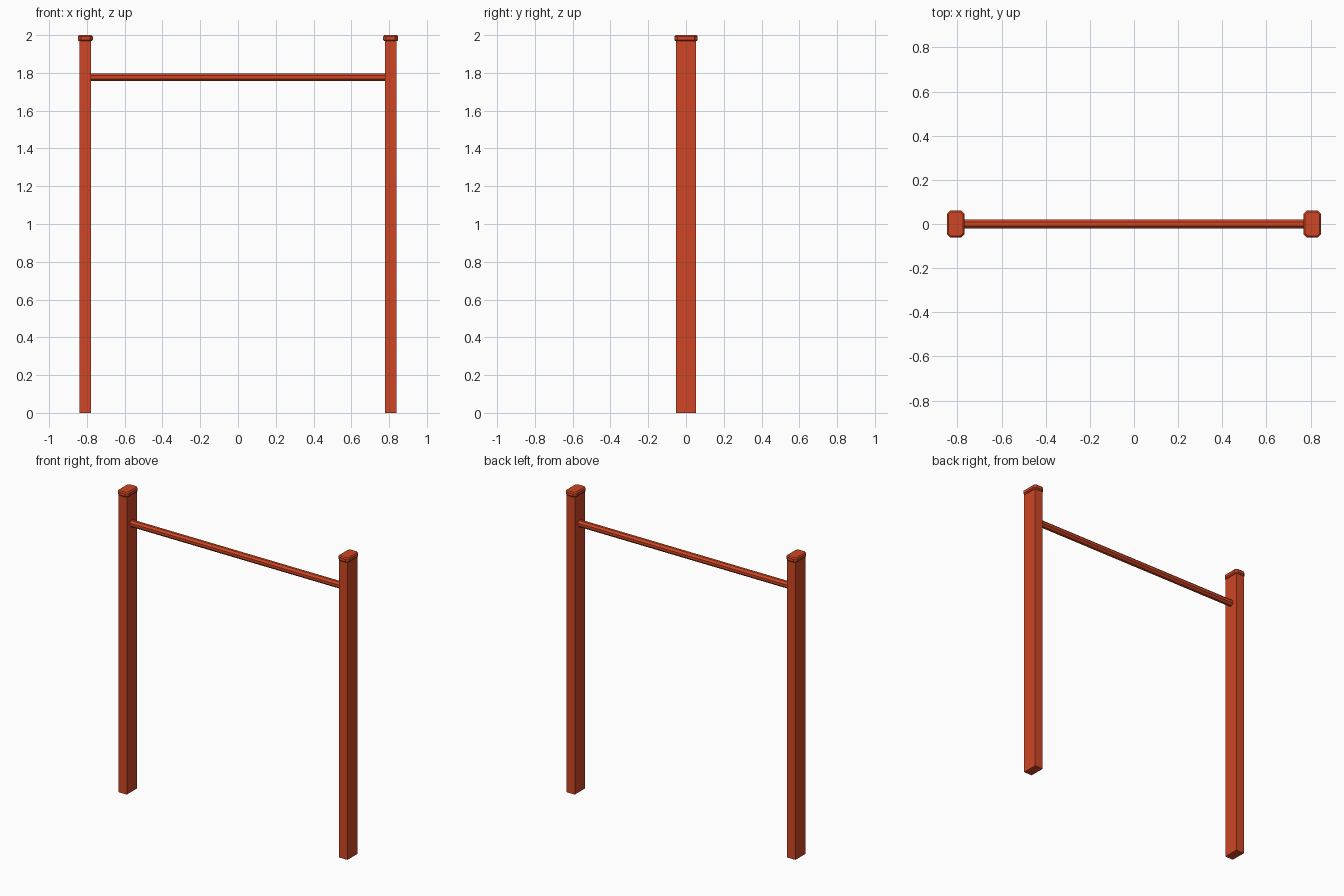
import bpy, bmesh
from math import pi
from mathutils import Matrix

cube = bpy.data.objects.get("Cube")
if cube:
    bpy.data.objects.remove(cube, do_unlink=True)

POST_X = 0.808

# Painted finish shared by every part
paint = bpy.data.materials.new("orange_red_paint")
paint.use_nodes = True
colour = (0.62, 0.062, 0.018, 1)
paint.diffuse_color = colour
paint.node_tree.nodes["Principled BSDF"].inputs["Base Color"].default_value = colour


def add_part(name, bm, location):
    mesh = bpy.data.meshes.new(name)
    bm.to_mesh(mesh)
    bm.free()
    mesh.materials.append(paint)
    obj = bpy.data.objects.new(name, mesh)
    obj.location = location
    bpy.context.collection.objects.link(obj)
    return obj


def box(size):
    bm = bmesh.new()
    bmesh.ops.create_cube(bm, size=1)
    bmesh.ops.scale(bm, vec=size, verts=bm.verts)
    return bm


def bevel(bm, edges, width):
    bmesh.ops.bevel(bm, geom=edges, offset=width, segments=1,
                    affect='EDGES', clamp_overlap=True)


for side, sign in (("left", 1), ("right", -1)):
    # Rectangular upright
    add_part(side + "_post", box((0.06, 0.104, 1.975)),
             (sign * POST_X, 0, 0.9875))

    # Cap with cut corners and chamfered rims
    cap = box((0.08, 0.124, 0.032))
    bevel(cap, [e for e in cap.edges
                if abs(e.verts[0].co.z - e.verts[1].co.z) > 0.01], 0.016)
    bevel(cap, [e for e in cap.edges
                if abs(e.verts[0].co.z - e.verts[1].co.z) < 0.01], 0.007)
    add_part(side + "_post_cap", cap, (sign * POST_X, 0, 1.984))

# Eight-sided crossbar running between the posts
bar = bmesh.new()
bmesh.ops.create_cone(bar, cap_ends=True, segments=8, radius1=0.0225,
                      radius2=0.0225, depth=2 * POST_X - 0.05)
bmesh.ops.rotate(bar, verts=bar.verts, matrix=Matrix.Rotation(pi / 8, 3, 'Z'))
bmesh.ops.rotate(bar, verts=bar.verts, matrix=Matrix.Rotation(pi / 2, 3, 'Y'))
add_part("crossbar", bar, (0, 0, 1.777))
